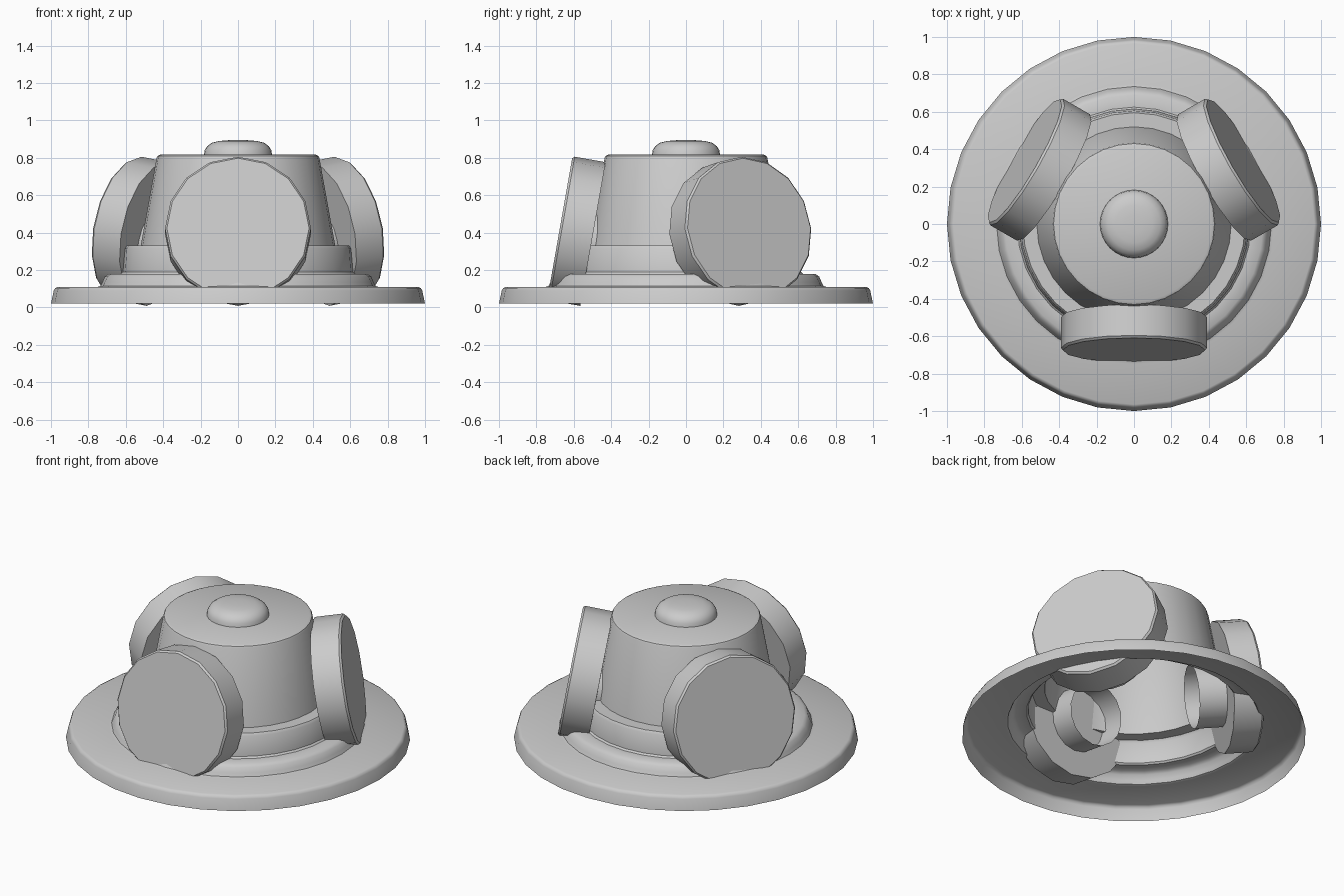
import bpy, bmesh, math
from mathutils import Matrix, Vector

if "Cube" in bpy.data.objects:
    bpy.data.objects.remove(bpy.data.objects["Cube"])

grey = bpy.data.materials.new("light_grey")
grey.diffuse_color = (0.6, 0.6, 0.6, 1)
grey.use_nodes = True
grey.node_tree.nodes["Principled BSDF"].inputs["Base Color"].default_value = grey.diffuse_color


def lathe(name, profile, sides, matrix=Matrix(), turn=0.0):
    """Spin (radius, height) points around z; radius 0 closes to a point."""
    bm = bmesh.new()
    rings = []
    for r, z in profile:
        n = 1 if r == 0 else sides
        rings.append([bm.verts.new((r * math.cos(turn + 2 * math.pi * i / sides),
                                    r * math.sin(turn + 2 * math.pi * i / sides), z))
                      for i in range(n)])
    for a, b in zip(rings, rings[1:]):
        for i in range(sides):
            j = (i + 1) % sides
            quad = [a[i % len(a)], a[j % len(a)], b[j % len(b)], b[i % len(b)]]
            bm.faces.new(list(dict.fromkeys(quad)))
    mesh = bpy.data.meshes.new(name)
    bm.to_mesh(mesh)
    bm.free()
    mesh.materials.append(grey)
    obj = bpy.data.objects.new(name, mesh)
    bpy.context.collection.objects.link(obj)
    obj.matrix_world = matrix
    bpy.ops.object.select_all(action='DESELECT')
    obj.select_set(True)
    bpy.context.view_layer.objects.active = obj
    bpy.ops.object.shade_smooth_by_angle(angle=math.radians(35))
    return obj


# Hollow stepped body with a wide flange, open underneath
lathe("body_shell", [
    (1.0, 0.02), (0.985, 0.09), (0.978, 0.103), (0.965, 0.11),
    (0.75, 0.11), (0.735, 0.115), (0.725, 0.135), (0.712, 0.165), (0.69, 0.18),
    (0.625, 0.18), (0.615, 0.19), (0.606, 0.315), (0.595, 0.33),
    (0.52, 0.33), (0.435, 0.80), (0.43, 0.81), (0.415, 0.817), (0, 0.817)], 32, turn=math.pi / 32 * 2)

# Rounded knob on the top
lathe("top_knob", [
    (0.182, 0.815), (0.178, 0.84), (0.165, 0.862), (0.14, 0.88),
    (0.10, 0.89), (0.05, 0.894), (0, 0.895)], 32)


def axis_matrix(angle, radius, z, tilt):
    """Frame whose z axis points outward at the angle, raised by the tilt."""
    out = Vector((math.cos(angle) * math.cos(tilt), math.sin(angle) * math.cos(tilt), math.sin(tilt)))
    side = Vector((-math.sin(angle), math.cos(angle), 0))
    up = out.cross(side)
    rot = Matrix((side, up, out)).transposed().to_4x4()
    return Matrix.Translation((math.cos(angle) * radius, math.sin(angle) * radius, z)) @ rot


# Three tilted round pods, each with an open tube reaching into the body
for k, deg in enumerate((-90, 30, 150), 1):
    a = math.radians(deg)
    lathe(f"round_pod_{k}", [
        (0, -0.09), (0.39, -0.09), (0.39, 0.078), (0.38, 0.09), (0, 0.09)],
        16, axis_matrix(a, 0.586, 0.408, math.radians(10)), turn=math.pi / 2)
    lathe(f"inner_tube_{k}", [(0.19, -0.11), (0.19, 0.11)],
          16, axis_matrix(a, 0.45, 0.335, math.radians(10)))
